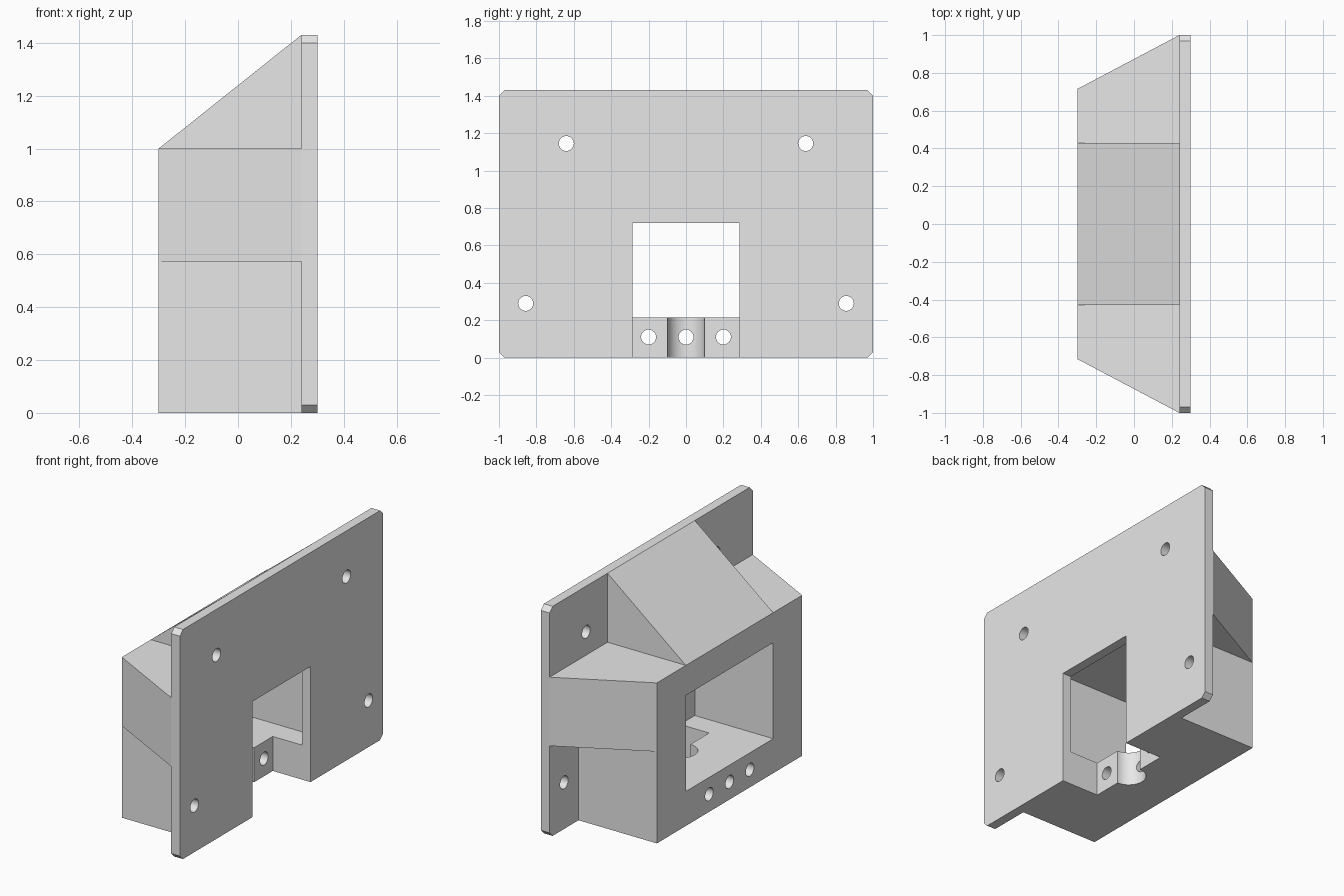
import bpy, bmesh, math
from mathutils import Vector, Matrix

if "Cube" in bpy.data.objects:
    bpy.data.objects.remove(bpy.data.objects["Cube"], do_unlink=True)

GREY = (0.8, 0.8, 0.8, 1.0)
mat = bpy.data.materials.new("light grey plastic")
mat.use_nodes = True
mat.diffuse_color = GREY
mat.node_tree.nodes["Principled BSDF"].inputs["Base Color"].default_value = GREY

# Main dimensions
BACK, SEAM, FACE = -0.30, 0.24, 0.30     # depth planes along x
HEIGHT, BODY_TOP = 1.43, 1.0
BODY_Y, CAVITY_Y, SLOT_Y = 0.715, 0.43, 0.285
FLOOR, CEILING = 0.215, 0.813
BLOCK_X, HOLE_R = 0.04, 0.04


def finish(name, bm):
    bmesh.ops.recalc_face_normals(bm, faces=bm.faces)
    mesh = bpy.data.meshes.new(name)
    bm.to_mesh(mesh)
    bm.free()
    mesh.materials.append(mat)
    obj = bpy.data.objects.new(name, mesh)
    bpy.context.collection.objects.link(obj)
    return obj


def prism(name, outline, sweep):
    """Extrude a closed planar outline along a vector."""
    bm = bmesh.new()
    face = bm.faces.new([bm.verts.new(p) for p in outline])
    new = bmesh.ops.extrude_face_region(bm, geom=[face])["geom"]
    moved = [g for g in new if isinstance(g, bmesh.types.BMVert)]
    bmesh.ops.translate(bm, verts=moved, vec=Vector(sweep))
    return finish(name, bm)


def box(name, x0, x1, y, z0, z1):
    outline = [(x0, -y, z0), (x0, y, z0), (x0, y, z1), (x0, -y, z1)]
    return prism(name, outline, (x1 - x0, 0, 0))


def cylinder(name, centre, radius, length, along_x=False, sides=32):
    bm = bmesh.new()
    turn = Matrix.Rotation(math.pi / 2, 4, "Y") if along_x else Matrix()
    bmesh.ops.create_cone(bm, cap_ends=True, segments=sides, radius1=radius,
                          radius2=radius, depth=length,
                          matrix=Matrix.Translation(centre) @ turn)
    return finish(name, bm)


def activate(obj):
    bpy.ops.object.select_all(action="DESELECT")
    obj.select_set(True)
    bpy.context.view_layer.objects.active = obj


def carve(obj, cutters):
    """Subtract every cutter, then discard it."""
    activate(obj)
    for cutter in cutters:
        cutter.hide_render = True
        mod = obj.modifiers.new("cut", "BOOLEAN")
        mod.operation, mod.solver, mod.object = "DIFFERENCE", "EXACT", cutter
        bpy.ops.object.modifier_apply(modifier=mod.name)
        bpy.data.objects.remove(cutter, do_unlink=True)
    activate(obj)
    bpy.ops.object.shade_smooth_by_angle(angle=math.radians(30))


# Mounting plate with clipped corners, doorway and four screw holes
c = 0.03
half = [(1 - c, 0), (1, c), (1, HEIGHT - c), (1 - c, HEIGHT)]
outline = [(SEAM, y, z) for y, z in half] + [(SEAM, -y, z) for y, z in reversed(half)]
plate = prism("mounting_plate", outline, (FACE - SEAM, 0, 0))
cuts = [box("doorway_cutter", 0, 0.5, SLOT_Y, -0.2, 0.72)]
for side in (-1, 1):
    for y, z in ((0.64, 1.145), (0.857, 0.29)):
        cuts.append(cylinder("screw_cutter", (SEAM, side * y, z), HOLE_R, 0.4, True))
carve(plate, cuts)

# Housing with cavity, cable slot, round notch and three bored holes
housing = box("housing", BACK, SEAM, BODY_Y, 0, BODY_TOP)
cuts = [
    box("cavity_cutter", -0.5, 0.5, CAVITY_Y, FLOOR, CEILING),
    box("slot_cutter", BLOCK_X, 0.5, SLOT_Y, -0.2, 0.4),
    cylinder("notch_cutter", (BLOCK_X, 0, 0.1), 0.1, 0.6, sides=64),
]
for y in (-0.2, 0, 0.2):
    cuts.append(cylinder("bore_cutter", (-0.15, y, 0.11), HOLE_R, 0.6, True))
carve(housing, cuts)

# Flared cheeks on the upper sides
for side, label in ((1, "back"), (-1, "front")):
    prism("cheek_" + label,
          [(BACK, side * BODY_Y, 0.572), (SEAM, side * BODY_Y, 0.572), (SEAM, side, 0.572)],
          (0, 0, BODY_TOP - 0.572))

# Sloped brace on top
prism("top_brace",
      [(BACK, -CAVITY_Y, BODY_TOP), (SEAM, -CAVITY_Y, BODY_TOP), (SEAM, -CAVITY_Y, HEIGHT)],
      (0, 2 * CAVITY_Y, 0))
